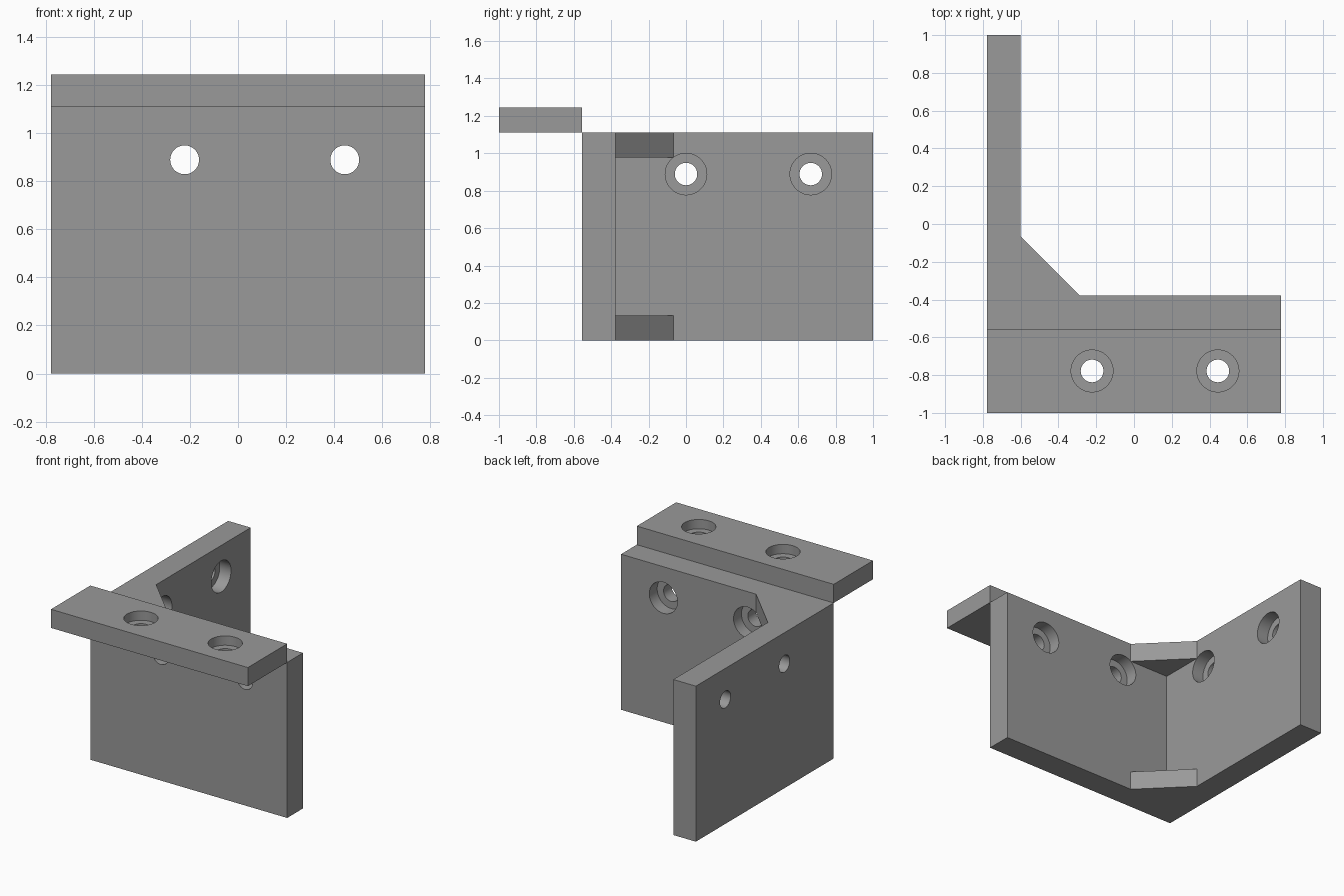
import bpy
import bmesh
from math import pi
from mathutils import Matrix, Vector

cube = bpy.data.objects.get("Cube")
if cube:
    bpy.data.objects.remove(cube, do_unlink=True)

# Overall sizes
HALF, BACK, FRONT = 0.778, 1.0, -0.556   # plate half width, side plate end, front face
WALL, THIN = 0.178, 0.133                # plate and flange thickness
TOP, HOLE_Z = 1.111, 0.889
IN_X, IN_Y = -HALF + WALL, FRONT + WALL  # inner faces of the corner
LEG = 0.311                              # gusset leg length
BORE_R, HOLE_R = 0.111, 0.06
HOLE_XS = (-0.222, 0.444)
HOLE_YS = (0.0, 0.667)

grey = bpy.data.materials.new("plain grey")
grey.use_nodes = True
grey.diffuse_color = (0.32, 0.32, 0.32, 1)
grey.node_tree.nodes["Principled BSDF"].inputs["Base Color"].default_value = grey.diffuse_color


def add_object(name, bm):
    bmesh.ops.recalc_face_normals(bm, faces=bm.faces)
    mesh = bpy.data.meshes.new(name)
    bm.to_mesh(mesh)
    bm.free()
    mesh.materials.append(grey)
    obj = bpy.data.objects.new(name, mesh)
    bpy.context.collection.objects.link(obj)
    return obj


def prism(name, outline, z0, z1):
    """Extrude a plan outline from z0 up to z1."""
    bm = bmesh.new()
    face = bm.faces.new([bm.verts.new((x, y, z0)) for x, y in outline])
    up = bmesh.ops.extrude_face_region(bm, geom=[face])
    verts = [g for g in up["geom"] if isinstance(g, bmesh.types.BMVert)]
    bmesh.ops.translate(bm, verts=verts, vec=(0, 0, z1 - z0))
    return add_object(name, bm)


def cylinder(name, centre, axis, radius, length):
    bm = bmesh.new()
    turn = Vector(axis).to_track_quat("Z", "Y").to_matrix().to_4x4()
    bmesh.ops.create_cone(bm, cap_ends=True, segments=64, radius1=radius, radius2=radius,
                          depth=length, matrix=Matrix.Translation(centre) @ turn)
    return add_object(name, bm)


def cut(part, cutter):
    bpy.context.view_layer.objects.active = part
    mod = part.modifiers.new("cut", "BOOLEAN")
    mod.operation, mod.solver, mod.object = "DIFFERENCE", "EXACT", cutter
    bpy.ops.object.modifier_apply(modifier=mod.name)
    bpy.data.objects.remove(cutter, do_unlink=True)


def screw_hole(part, surface, axis, depth):
    """Through hole with a counterbore sunk from the surface point against the axis."""
    surface, axis = Vector(surface), Vector(axis)
    margin = 0.04
    cut(part, cylinder("bore_cutter", surface + axis * (margin - depth) / 2, axis,
                       BORE_R, depth + margin))
    cut(part, cylinder("hole_cutter", surface, axis, HOLE_R, 0.5))


# Upright corner plates
corner = prism("corner_plates", [(-HALF, FRONT), (HALF, FRONT), (HALF, IN_Y),
                                 (IN_X, IN_Y), (IN_X, BACK), (-HALF, BACK)], 0, TOP)
for x in HOLE_XS:
    screw_hole(corner, (x, IN_Y, HOLE_Z), (0, 1, 0), WALL / 2)
for y in HOLE_YS:
    screw_hole(corner, (IN_X, y, HOLE_Z), (1, 0, 0), WALL / 2)

# Mounting flange along the top front edge
flange = prism("top_flange", [(-HALF, -1), (HALF, -1), (HALF, FRONT), (-HALF, FRONT)],
               TOP, TOP + THIN)
for x in HOLE_XS:
    screw_hole(flange, (x, (FRONT - 1) / 2, TOP + THIN), (0, 0, 1), THIN / 2)

# Triangular gussets in the inner corner
triangle = [(IN_X, IN_Y), (IN_X + LEG, IN_Y), (IN_X, IN_Y + LEG)]
prism("lower_gusset", triangle, 0, THIN)
prism("upper_gusset", triangle, TOP - THIN, TOP)

# Smooth bores, sharp edges
for part in (corner, flange):
    bpy.ops.object.select_all(action="DESELECT")
    part.select_set(True)
    bpy.context.view_layer.objects.active = part
    bpy.ops.object.shade_smooth_by_angle(angle=pi / 6)
